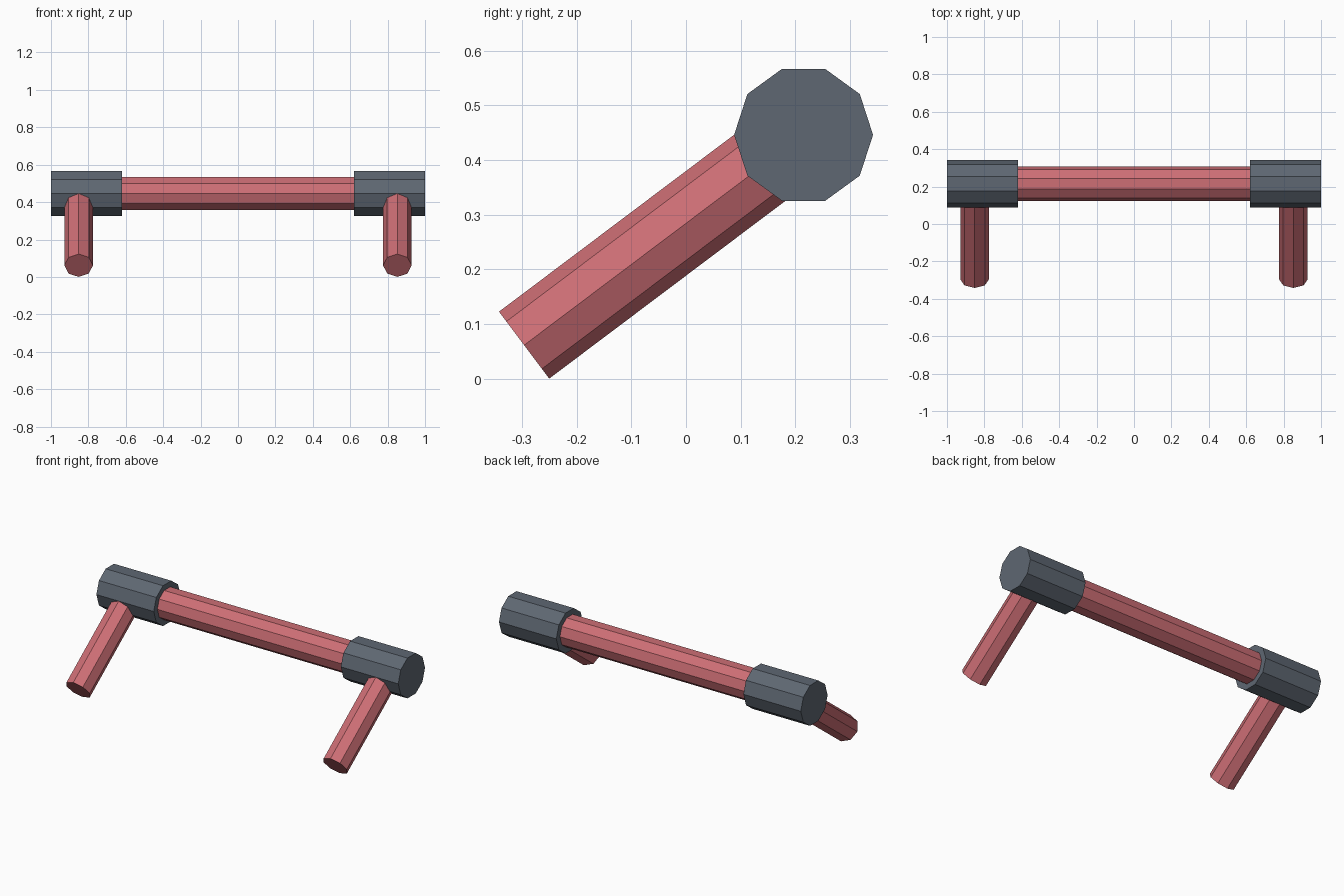
import bpy, math
from mathutils import Vector

if "Cube" in bpy.data.objects:
    bpy.data.objects.remove(bpy.data.objects["Cube"])


def material(name, rgb):
    m = bpy.data.materials.new(name)
    lin = [(c / 255 / 12.92) if c < 10 else ((c / 255 + 0.055) / 1.055) ** 2.4 for c in rgb]
    m.diffuse_color = (*lin, 1)
    m.use_nodes = True
    m.node_tree.nodes["Principled BSDF"].inputs["Base Color"].default_value = m.diffuse_color
    return m


red = material("soft red", (205, 110, 117))
grey = material("slate grey", (94, 103, 114))


def prism(name, start, end, u, v, radius, sides, mat):
    """Flat-sided cylinder from start to end, first corner along u."""
    start, end, u, v = map(Vector, (start, end, u, v))
    ring = [radius * (u * math.cos(a) + v * math.sin(a))
            for a in (2 * math.pi * i / sides for i in range(sides))]
    verts = [start + p for p in ring] + [end + p for p in ring]
    faces = [(i, (i + 1) % sides, (i + 1) % sides + sides, i + sides) for i in range(sides)]
    faces += [tuple(reversed(range(sides))), tuple(range(sides, 2 * sides))]
    mesh = bpy.data.meshes.new(name)
    mesh.from_pydata(verts, [], faces)
    mesh.materials.append(mat)
    mesh.update()
    obj = bpy.data.objects.new(name, mesh)
    bpy.context.collection.objects.link(obj)


Y, Z = 0.215, 0.446          # axis of the crossbar
Y_AXIS, Z_AXIS = (0, 1, 0), (0, 0, 1)

# Crossbar
prism("crossbar", (-0.66, Y, Z), (0.66, Y, Z), Y_AXIS, Z_AXIS, 0.093, 10, red)

for side, label in ((-1, "left"), (1, "right")):
    # End collar
    x0, x1 = sorted((side * 0.62, side * 1.0))
    prism(label + "_collar", (x0, Y, Z), (x1, Y, Z), Y_AXIS, Z_AXIS, 0.127, 10, grey)
    # Slanted leg, running up into the middle of the collar
    prism(label + "_leg", (side * 0.852, -0.296, 0.0615), (side * 0.852, Y, Z),
          (0, -0.6, 0.8), (-1, 0, 0), 0.0765, 8, red)

# Face normals outward
import bmesh
for obj in bpy.context.collection.objects:
    bm = bmesh.new()
    bm.from_mesh(obj.data)
    bmesh.ops.recalc_face_normals(bm, faces=bm.faces)
    bm.to_mesh(obj.data)
    bm.free()
